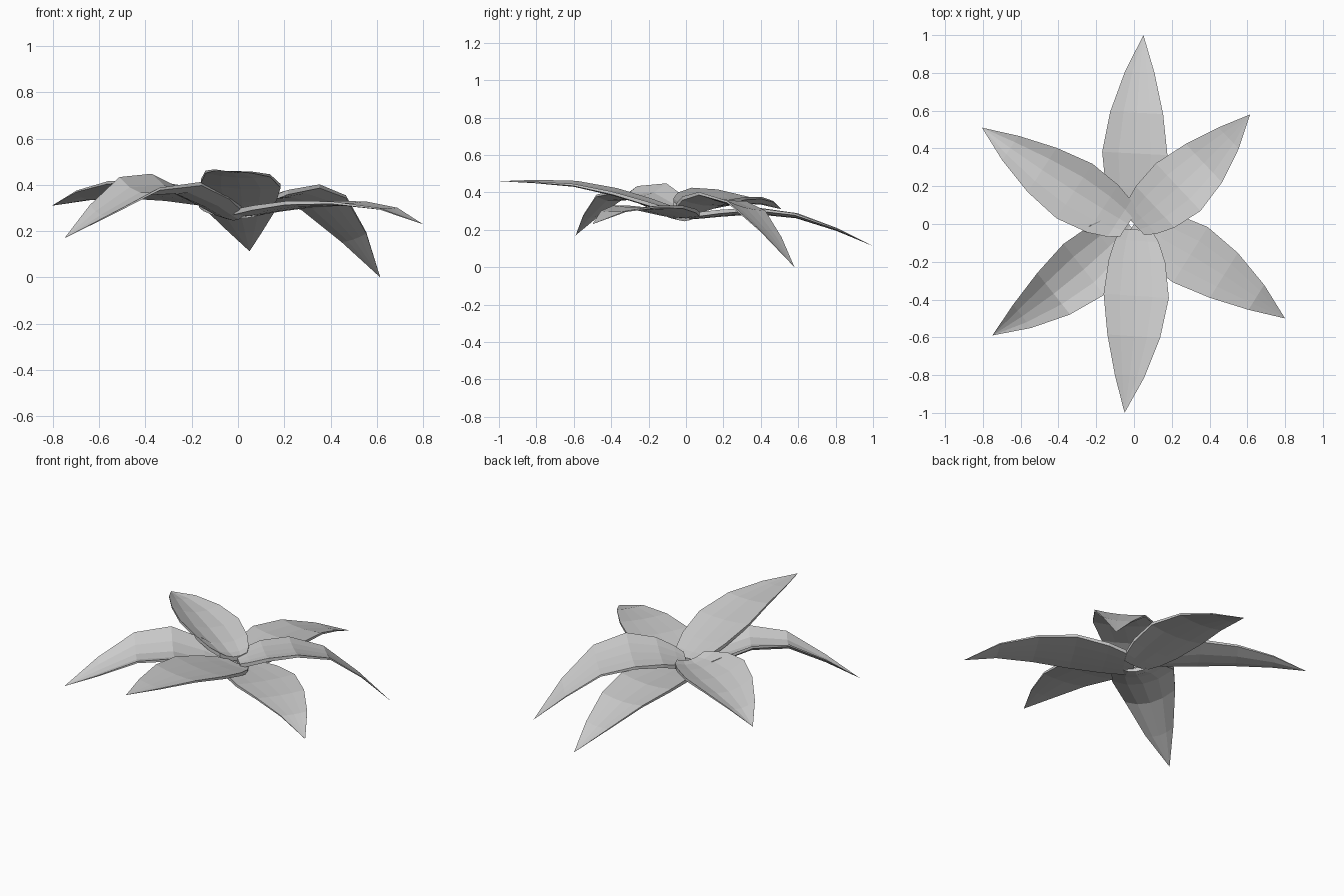
import bpy, bmesh
from mathutils import Vector

if "Cube" in bpy.data.objects:
    bpy.data.objects.remove(bpy.data.objects["Cube"])

# Shared petal profile: position along the petal and half width
STATIONS = [0.0, 0.06, 0.17, 0.36, 0.58, 0.80, 1.0]
HALF_WIDTH = [0.08, 0.115, 0.15, 0.173, 0.14, 0.078, 0.0]
ACROSS = [-1, -0.5, 0, 0.5, 1]


def petal(name, base, tip, heights, bend, cup, roll, twist=0.0):
    """Thin cupped leaf from base to tip; heights = midline z per station."""
    b, t = Vector(base), Vector(tip)
    d = (t - b).normalized()
    left = Vector((-d.y, d.x))
    bm = bmesh.new()
    upper, lower = [], []
    for s, w, z in list(zip(STATIONS, HALF_WIDTH, heights))[:-1]:
        mid = b.lerp(t, s) + left * bend * 4 * s * (1 - s)
        k = w / 0.177
        half = 0.011 * (1 - s) + 0.001
        for rows, dz in ((upper, half), (lower, -half)):
            row = []
            for u in ACROSS:
                p = mid + left * u * w
                h = z + cup * k * (u * u - 0.3) + (roll + twist * s) * k * u
                row.append(bm.verts.new((p.x, p.y, h + dz)))
            rows.append(row)
    end = bm.verts.new((t.x, t.y, heights[-1]))
    # Upper and lower surfaces
    for rows in (upper, lower):
        for r0, r1 in zip(rows, rows[1:]):
            for i in range(len(ACROSS) - 1):
                bm.faces.new((r0[i], r0[i + 1], r1[i + 1], r1[i]))
        for i in range(len(ACROSS) - 1):
            bm.faces.new((rows[-1][i], rows[-1][i + 1], end))
    # Rim along both sides and across the base
    for i in (0, -1):
        for j in range(len(upper) - 1):
            bm.faces.new((upper[j][i], upper[j + 1][i],
                          lower[j + 1][i], lower[j][i]))
        bm.faces.new((upper[-1][i], end, lower[-1][i]))
    for i in range(len(ACROSS) - 1):
        bm.faces.new((upper[0][i], upper[0][i + 1],
                      lower[0][i + 1], lower[0][i]))
    bmesh.ops.recalc_face_normals(bm, faces=bm.faces)
    me = bpy.data.meshes.new(name)
    bm.to_mesh(me)
    bm.free()
    ob = bpy.data.objects.new(name, me)
    bpy.context.collection.objects.link(ob)


# Lower petals
petal("petal_back", (0.0, 0.02), (0.05, 1.0),
      [.27, .275, .285, .297, .272, .20, .113], 0.015, 0.02, 0.0)
petal("petal_right_front", (0.0, 0.0), (0.80, -0.50),
      [.275, .28, .295, .315, .318, .295, .23], 0.022, 0.01, 0.0)
petal("petal_left_front", (-0.02, -0.01), (-0.75, -0.59),
      [.265, .28, .325, .385, .375, .275, .17], 0.03, 0.055, 0.0, -0.05)
# Upper petals
petal("petal_right_back", (0.0, 0.0), (0.615, 0.58),
      [.295, .315, .345, .36, .315, .17, 0.0], -0.02, 0.015, -0.01, -0.04)
petal("petal_left_back", (-0.03, 0.0), (-0.805, 0.51),
      [.31, .315, .335, .355, .36, .345, .31], 0.012, 0.055, 0.025)
petal("petal_front", (0.015, -0.03), (-0.05, -1.0),
      [.29, .305, .34, .395, .44, .455, .46], 0.022, 0.015, -0.01)
